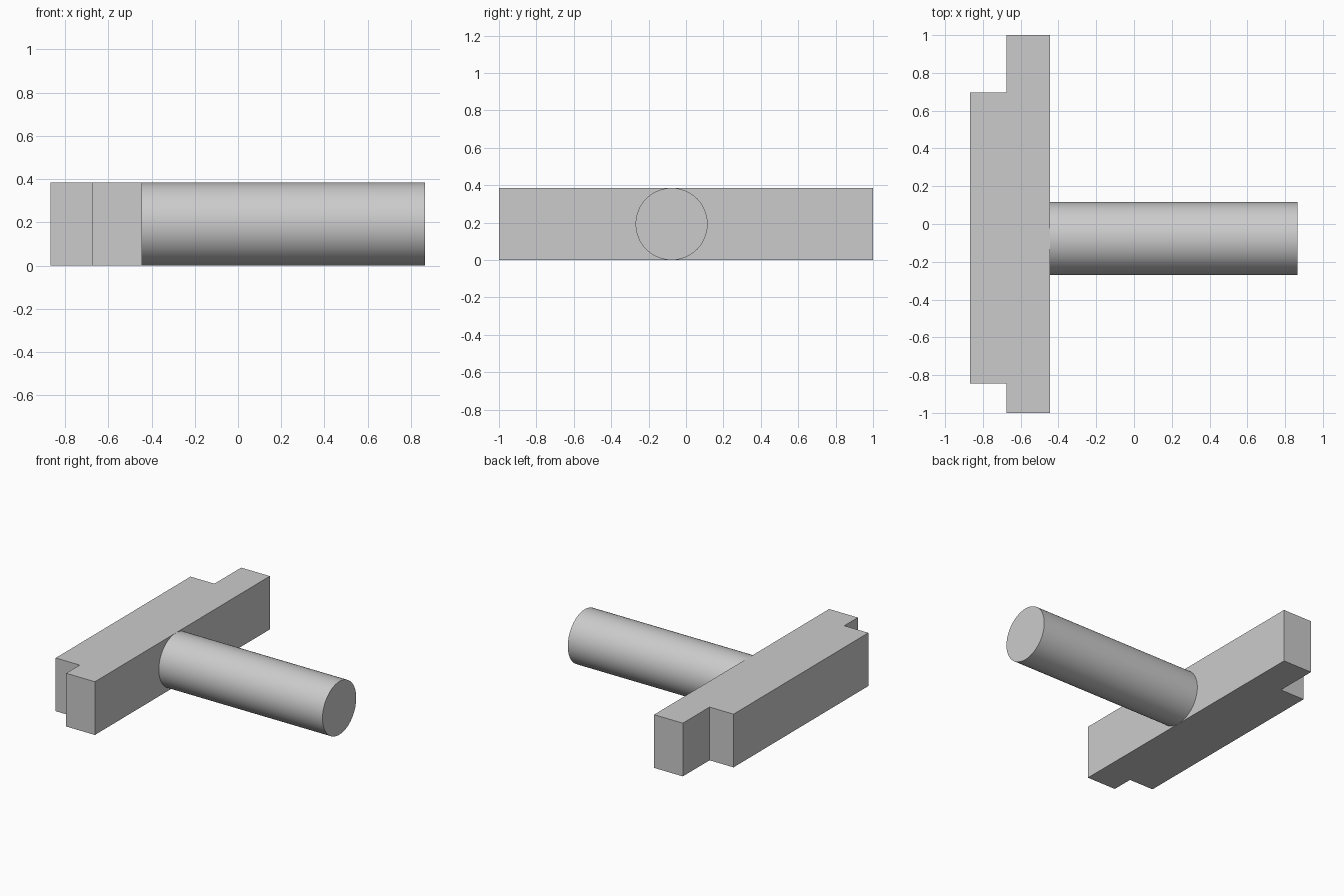
import bpy, bmesh, math
from mathutils import Matrix

cube = bpy.data.objects.get("Cube")
if cube:
    bpy.data.objects.remove(cube, do_unlink=True)

HEIGHT = 0.385
BAR_FACE = -0.445   # side of the bar that carries the shaft
STEP = -0.675
BAR_BACK = -0.867
SHAFT_END = 0.865

grey = bpy.data.materials.new("plain grey")
grey.use_nodes = True
colour = (0.6, 0.6, 0.6, 1)
grey.diffuse_color = colour
grey.node_tree.nodes["Principled BSDF"].inputs["Base Color"].default_value = colour


def finish(name, bm):
    bmesh.ops.recalc_face_normals(bm, faces=bm.faces)
    mesh = bpy.data.meshes.new(name)
    bm.to_mesh(mesh)
    bm.free()
    mesh.materials.append(grey)
    obj = bpy.data.objects.new(name, mesh)
    bpy.context.collection.objects.link(obj)
    return obj


# Stepped crossbar: plan outline extruded upward
outline = [(BAR_FACE, -1), (BAR_FACE, 1), (STEP, 1), (STEP, 0.695),
           (BAR_BACK, 0.695), (BAR_BACK, -0.845), (STEP, -0.845), (STEP, -1)]
bm = bmesh.new()
base = bm.faces.new([bm.verts.new((x, y, 0)) for x, y in outline])
top = bmesh.ops.extrude_face_region(bm, geom=[base])["geom"]
bmesh.ops.translate(bm, vec=(0, 0, HEIGHT),
                    verts=[v for v in top if isinstance(v, bmesh.types.BMVert)])
finish("crossbar", bm)

# Round shaft lying along x
bm = bmesh.new()
place = Matrix.Translation(((BAR_FACE + SHAFT_END) / 2, -0.077, HEIGHT / 2))
bmesh.ops.create_cone(bm, cap_ends=True, segments=96, radius1=HEIGHT / 2,
                      radius2=HEIGHT / 2, depth=SHAFT_END - BAR_FACE,
                      matrix=place @ Matrix.Rotation(math.pi / 2, 4, "Y"))
shaft = finish("shaft", bm)
bpy.ops.object.select_all(action="DESELECT")
shaft.select_set(True)
bpy.context.view_layer.objects.active = shaft
bpy.ops.object.shade_smooth_by_angle(angle=math.radians(30))
